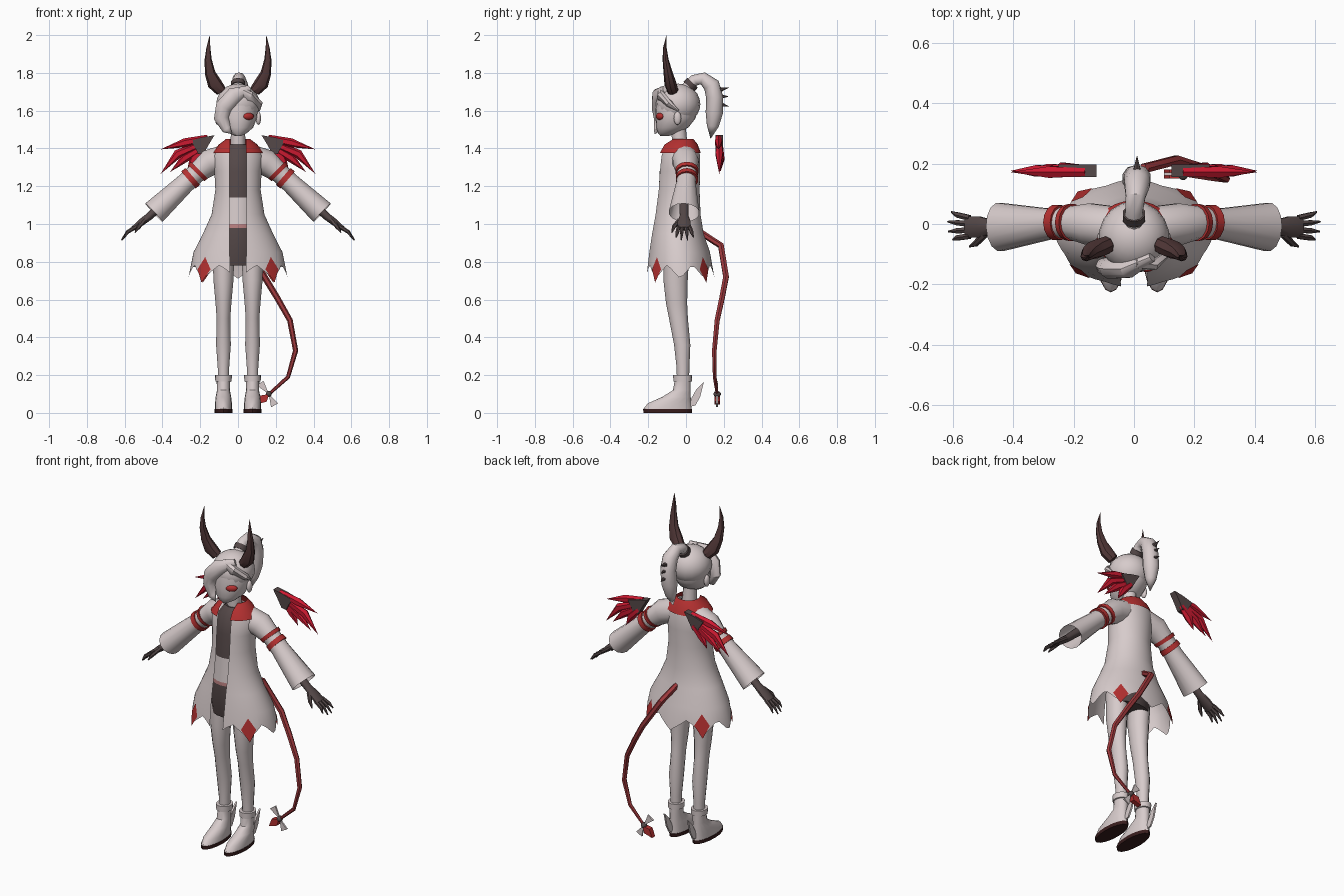
import bpy, bmesh, math
from mathutils import Vector as V

if "Cube" in bpy.data.objects:
    bpy.data.objects.remove(bpy.data.objects["Cube"])

def mat(name, *c):
    m = bpy.data.materials.new(name)
    m.diffuse_color = (*c, 1)
    m.use_nodes = True
    m.node_tree.nodes["Principled BSDF"].inputs["Base Color"].default_value = m.diffuse_color
    return m

LIGHT = mat("pale_cloth", .68, .60, .60)
RED = mat("trim_red", .46, .03, .03)
WING = mat("wing_red", .60, .01, .03)
TAIL = mat("tail_red", .34, .04, .045)
DARK = mat("dark_cloth", .09, .065, .065)
HORN = mat("horn_brown", .085, .04, .04)
SOLE = mat("sole_maroon", .04, .012, .012)
PINK = mat("waistband_pink", .50, .22, .22)

def finish(name, bm, m, mirror=False):
    bmesh.ops.remove_doubles(bm, verts=bm.verts, dist=1e-5)
    bmesh.ops.recalc_face_normals(bm, faces=bm.faces)
    me = bpy.data.meshes.new(name)
    bm.to_mesh(me)
    bm.free()
    for x in (m if isinstance(m, list) else [m]):
        me.materials.append(x)
    ob = bpy.data.objects.new(name, me)
    bpy.context.collection.objects.link(ob)
    if mirror:
        ob.modifiers.new("Mirror", 'MIRROR').use_mirror_merge = False
    return ob

def skin(bm, rings, closed=True, caps=(True, True)):
    vs = [[bm.verts.new(p) for p in r] for r in rings]
    n = len(vs[0])
    for a, b in zip(vs, vs[1:]):
        for i in range(n if closed else n - 1):
            j = (i + 1) % n
            bm.faces.new((a[i], a[j], b[j], b[i]))
    if caps[0]:
        bm.faces.new(vs[0])
    if caps[1]:
        bm.faces.new(vs[-1])

def tube(name, pts, radii, m, sides=8, ref=(0, 1, 0), mirror=False, caps=(True, True)):
    """Sweep along pts; a radius is r or (across ref, along ref)."""
    pts = [V(p) for p in pts]
    rings = []
    for k, p in enumerate(pts):
        t = (pts[min(k + 1, len(pts) - 1)] - pts[max(k - 1, 0)]).normalized()
        b = (V(ref) - t * t.dot(V(ref))).normalized()
        a = b.cross(t)
        r = radii[k]
        ra, rb = r if isinstance(r, tuple) else (r, r)
        rings.append([p + a * ra * math.cos(w) + b * rb * math.sin(w)
                      for w in (math.tau * i / sides for i in range(sides))])
    bm = bmesh.new()
    skin(bm, rings, True, caps)
    return finish(name, bm, m, mirror)

def loft(name, rows, m, cx=0, sides=20, mirror=False):
    """Stack of level ellipses (z, cy, rx, ry)."""
    bm = bmesh.new()
    skin(bm, [[(cx + rx * math.sin(w), cy - ry * math.cos(w), z)
               for w in (math.tau * i / sides for i in range(sides))]
              for z, cy, rx, ry in rows])
    return finish(name, bm, m, mirror)

def ball(name, loc, scale, m, turn=0, mirror=False):
    bm = bmesh.new()
    bmesh.ops.create_uvsphere(bm, u_segments=18, v_segments=12, radius=1)
    for v in bm.verts:
        x, y, z = v.co.x * scale[0], v.co.y * scale[1], v.co.z * scale[2]
        c, s = math.cos(turn), math.sin(turn)
        v.co = V((x * c - y * s, x * s + y * c, z)) + V(loc)
    return finish(name, bm, m, mirror)

def plate(name, pts, lo, hi, m, axis='y', mirror=False):
    """Outline extruded along y (points x,z) or along x (points y,z)."""
    bm = bmesh.new()
    skin(bm, [[(a, d, z) if axis == 'y' else (d, a, z) for a, z in pts] for d in (lo, hi)])
    return finish(name, bm, m, mirror)

# coat: flared open shell with a front slit and a zigzag hem
COAT = [(1.42, -.03, .06, .06), (1.40, -.03, .11, .095), (1.36, -.03, .135, .105),
        (1.28, -.035, .125, .11), (1.18, -.04, .12, .112), (1.05, -.045, .14, .122),
        (.95, -.045, .185, .138), (.85, -.035, .236, .162), (.69, -.03, .268, .185)]

def surf(th, z, grow=1.0, rows=COAT):
    for p, q in zip(rows, rows[1:]):
        if z >= q[0] or q is rows[-1]:
            f = (p[0] - z) / (p[0] - q[0])
            cy, rx, ry = (p[i] + (q[i] - p[i]) * f for i in (1, 2, 3))
            return V((rx * grow * math.sin(th), cy - ry * grow * math.cos(th), z))

def shell(name, rows, m, gap, hem=None, n=48, grow=1.0):
    rings = []
    for z, cy, rx, ry in rows:
        t0 = math.asin(min(.9, gap / rx))
        ring = []
        for i in range(n + 1):
            th = t0 + (math.tau - 2 * t0) * i / n
            zz = hem(th) if hem and z == rows[-1][0] else z
            ring.append(surf(th, zz, grow, rows))
        rings.append(ring)
    bm = bmesh.new()
    skin(bm, rings, False, (False, False))
    return finish(name, bm, m)

def hem(th):
    u = (th / (math.pi / 4)) % 1
    return .71 + .075 * (1 - abs(2 * u - 1))

shell("coat", COAT, LIGHT, .044, hem)
shell("collar", [(1.45, -.022, .062, .06), (1.42, -.03, .10, .09), (1.375, -.033, .132, .108)],
      RED, .042, n=24, grow=1.03)
for k, deg in enumerate((45, 137, 223, 315)):
    th = math.radians(deg)
    bm = bmesh.new()
    c = bm.verts.new(surf(th, .755, 1.02))
    ring = [bm.verts.new(surf(th + a, z, 1.02)) for a, z in ((0, .69), (.19, .76), (0, .825), (-.19, .76))]
    for i in range(4):
        bm.faces.new((c, ring[i], ring[(i + 1) % 4]))
    finish(f"hem_diamond_{k}", bm, RED)

# body visible through the slit: shirt, belly, waistband, shorts
body = loft("body", [(1.42, -.03, .05, .05), (1.38, -.03, .09, .088), (1.28, -.035, .105, .104),
                     (1.14, -.04, .105, .106), (1.0, -.045, .112, .115), (.98, -.045, .114, .116),
                     (.88, -.05, .125, .112), (.78, -.05, .125, .09)], [DARK, LIGHT, PINK])
for f in body.data.polygons:
    z = f.center.z
    f.material_index = 1 if 1.0 < z < 1.14 else 2 if .98 < z < 1.0 else 0

# sleeves, arm bands, hands
tube("sleeve", [(.07, -.01, 1.35), (.15, 0, 1.325), (.225, .005, 1.265), (.28, 0, 1.215), (.445, -.01, 1.06)],
     [.07, .07, .052, .052, (.067, .082)], LIGHT, 14, mirror=True, caps=(True, False))
tube("arm_band", [(.205, .005, 1.285), (.22, .005, 1.27)], [.063, .06], RED, 14, mirror=True)
tube("arm_band_lower", [(.24, .005, 1.252), (.262, .005, 1.233)], [.058, .06], RED, 14, mirror=True)
tube("hand", [(.36, -.01, 1.14), (.47, -.01, 1.04), (.51, -.01, 1.01), (.555, -.01, .975)],
     [.026, (.02, .024), (.019, .036), (.013, .038)], DARK, 10, mirror=True)
for k, (y0, y1, x, z) in enumerate([(-.04, -.052, .60, .93), (-.02, -.025, .615, .915),
                                    (.0, .008, .617, .915), (.02, .04, .605, .93)]):
    tube(f"finger_{k}", [(.545, y0, .983), (.585, (y0 + y1) / 2, .957), (x, y1, z)],
         [.011, .010, .003], DARK, 6, mirror=True)
tube("thumb", [(.495, -.035, 1.02), (.525, -.065, .985), (.545, -.075, .955)], [.012, .011, .003],
     DARK, 6, mirror=True)

# legs, boots, ankle wings
loft("leg", [(.86, -.05, .06, .068), (.70, -.055, .054, .064), (.58, -.05, .043, .056),
             (.50, -.04, .037, .05), (.36, -.02, .04, .043), (.24, -.016, .031, .034),
             (.1, -.016, .03, .03)], LIGHT, .077, 14, True)
loft("boot", [(.02, -.098, .046, .128), (.05, -.088, .045, .115), (.085, -.05, .041, .075),
              (.12, -.022, .034, .047), (.165, -.018, .036, .043), (.167, -.018, .043, .049),
              (.2, -.018, .045, .05)], LIGHT, .077, 16, True)
loft("sole", [(0, -.097, .047, .128), (.021, -.097, .048, .13)], SOLE, .077, 16, True)
plate("ankle_wing", [(.015, .03), (.05, .04), (.075, .085), (.095, .165), (.055, .125), (.03, .08)],
      .073, .083, LIGHT, 'x', True)

# head and face
loft("neck", [(1.38, -.03, .042, .042), (1.52, -.04, .036, .038)], LIGHT, sides=12)
loft("head", [(1.465, -.115, .014, .02), (1.48, -.097, .045, .05), (1.51, -.073, .08, .085),
              (1.56, -.055, .1, .106), (1.62, -.05, .107, .11), (1.68, -.05, .09, .10)], LIGHT)
ball("eye", (.055, -.139, 1.57), (.032, .016, .019), RED, math.radians(28))
ball("ear", (.108, -.045, 1.56), (.014, .02, .035), LIGHT, mirror=True)

# hair
ball("hair_cap", (0, -.042, 1.635), (.117, .118, .108), LIGHT)
tube("long_fringe", [(.06, -.11, 1.715), (-.02, -.15, 1.68), (-.075, -.148, 1.62), (-.088, -.14, 1.56),
                     (-.06, -.155, 1.50), (-.03, -.165, 1.475)],
     [(.02, .015), (.045, .03), (.045, .035), (.04, .032), (.024, .016), 0], LIGHT, 10)
tube("short_fringe", [(0, -.13, 1.71), (.06, -.13, 1.675), (.105, -.085, 1.635), (.112, -.04, 1.60)],
     [.02, (.03, .025), (.028, .02), .005], LIGHT, 8, ref=(.3, 1, 0))
tube("ponytail", [(0, .0, 1.71), (0, .045, 1.762), (.005, .09, 1.77), (.01, .135, 1.735), (.012, .152, 1.67),
                  (.005, .15, 1.59), (0, .142, 1.52), (-.005, .13, 1.45)],
     [.034, .03, .034, .044, .045, .046, .032, 0], LIGHT, 10, ref=(1, 0, 0))
tube("hair_tie", [(0, .015, 1.727), (0, .035, 1.748)], [.038, .038], DARK, 10, ref=(1, 0, 0))
for k, z in enumerate((1.71, 1.675, 1.635)):
    tube(f"hair_spike_{k}", [(.01, .175, z), (.01, .228, z + .012 * (1 - k))], [.015, 0], DARK, 6, ref=(1, 0, 0))

# horns
tube("horn", [(.09, -.07, 1.705), (.125, -.083, 1.745), (.148, -.095, 1.80), (.158, -.108, 1.87),
              (.157, -.112, 1.93), (.150, -.104, 2.0)],
     [.03, (.038, .032), (.028, .024), (.019, .016), (.011, .01), 0], HORN, 8, mirror=True)

# back wings: dark arm with tapering feathers
plate("wing_arm", [(.125, 1.47), (.19, 1.458), (.25, 1.44), (.225, 1.40), (.21, 1.37), (.18, 1.375), (.155, 1.42)],
      .155, .197, DARK, mirror=True)
for k, (a, b, c) in enumerate([((.16, 1.455), (.28, 1.43), (.41, 1.395)), ((.18, 1.43), (.32, 1.37), (.41, 1.265)),
                               ((.18, 1.41), (.28, 1.35), (.36, 1.275)), ((.18, 1.40), (.235, 1.345), (.27, 1.28))]):
    y = .172 + .004 * k
    tube(f"wing_feather_{k}", [(a[0], y, a[1]), (b[0], y, b[1]), (c[0], y, c[1])],
         [(.018, .015), (.024, .022), 0], WING, 6, mirror=True)

# tail with bow and pointed tip
tube("tail", [(0, .07, .96), (.035, .185, .885), (.14, .212, .72), (.21, .19, .605), (.275, .165, .49),
              (.305, .15, .33), (.265, .152, .19), (.165, .165, .10)],
     [.017, .018, .017, .016, .015, .014, .011, .008], TAIL, 6)
plate("tail_tip", [(.165, .10), (.152, .06), (.10, .045), (.118, .092)], .15, .18, RED)
plate("bow_upper", [(.163, .10), (.10, .145), (.135, .17)], .16, .17, LIGHT)
plate("bow_lower", [(.163, .10), (.175, .03), (.212, .05)], .16, .17, LIGHT)
ball("bow_knot", (.163, .165, .10), (.016, .02, .016), DARK)

bpy.ops.object.select_all(action='SELECT')
bpy.context.view_layer.objects.active = body
bpy.ops.object.shade_smooth_by_angle(angle=math.radians(40))
